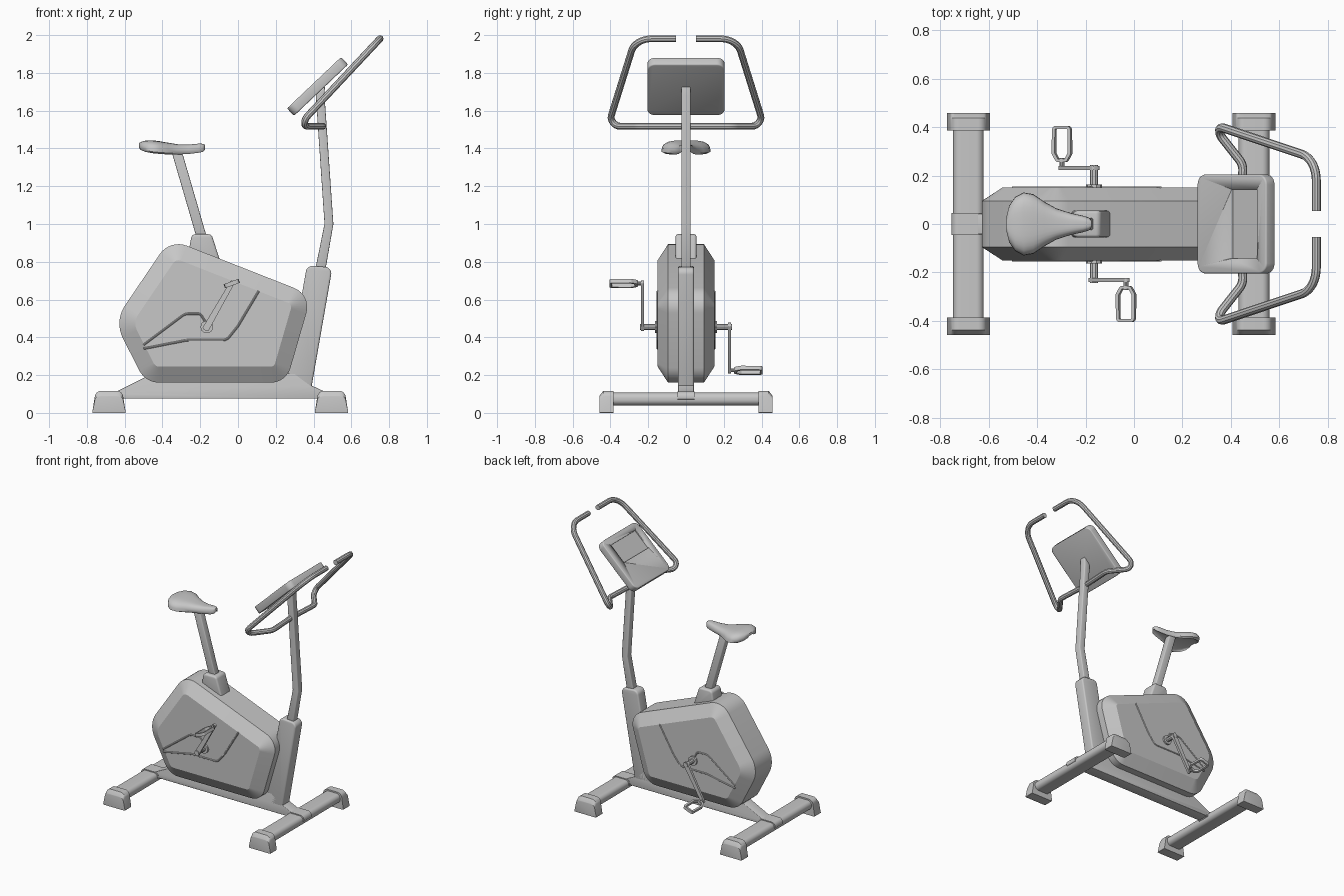
import bpy, bmesh, math
from mathutils import Vector, Matrix

cube = bpy.data.objects.get("Cube")
if cube:
    bpy.data.objects.remove(cube, do_unlink=True)

grey = bpy.data.materials.new("light grey")
grey.use_nodes = True
grey.diffuse_color = (0.57, 0.57, 0.57, 1)
grey.node_tree.nodes["Principled BSDF"].inputs["Base Color"].default_value = (0.57, 0.57, 0.57, 1)


def fillet(pts, radii, inset=0.0, closed=True, seg=8):
    """Round the corners of a path; inset shrinks a closed outline evenly."""
    pts = [Vector(p) if len(p) == 3 else Vector((p[0], 0, p[1])) for p in pts]
    n = len(pts)
    if not isinstance(radii, (list, tuple)):
        radii = [radii] * n
    out = []
    for i, (p, r) in enumerate(zip(pts, radii)):
        if r == 0 or (not closed and i in (0, n - 1)):
            out.append(p)
            continue
        u = (pts[i - 1] - p).normalized()
        v = (pts[(i + 1) % n] - p).normalized()
        half = u.angle(v) / 2
        c = p + (u + v).normalized() * (r / math.sin(half))
        d0 = (p + u * (r / math.tan(half)) - c).normalized()
        d1 = (p + v * (r / math.tan(half)) - c).normalized()
        out += [c + d0.slerp(d1, k / seg) * (r - inset) for k in range(seg + 1)]
    return out


def finish(ob, name, bevel=0.0, angle=35):
    ob.name = name
    ob.data.materials.clear()
    ob.data.materials.append(grey)
    bpy.ops.object.select_all(action='DESELECT')
    ob.select_set(True)
    bpy.context.view_layer.objects.active = ob
    if bevel:
        m = ob.modifiers.new("edge", 'BEVEL')
        m.width, m.segments, m.limit_method = bevel, 3, 'ANGLE'
        m.angle_limit = math.radians(40)
        bpy.ops.object.modifier_apply(modifier=m.name)
    bpy.ops.object.shade_smooth_by_angle(angle=math.radians(angle))
    return ob


def loft(name, rings, cyclic=False, bevel=0.0, matrix=None, angle=35):
    """Skin equal-length rings; cap the ends unless the skin closes on itself."""
    bm = bmesh.new()
    vs = [[bm.verts.new(p) for p in ring] for ring in rings]
    pairs = list(zip(vs, vs[1:])) + ([(vs[-1], vs[0])] if cyclic else [])
    for a, b in pairs:
        for i in range(len(a)):
            j = (i + 1) % len(a)
            bm.faces.new((a[i], a[j], b[j], b[i]))
    if not cyclic:
        bm.faces.new(vs[0])
        bm.faces.new(vs[-1])
    bmesh.ops.recalc_face_normals(bm, faces=bm.faces)
    if matrix:
        bm.transform(matrix)
    me = bpy.data.meshes.new(name)
    bm.to_mesh(me)
    bm.free()
    ob = bpy.data.objects.new(name, me)
    bpy.context.collection.objects.link(ob)
    return finish(ob, name, bevel, angle)


def at_y(ring, y):
    return [Vector((p.x, y, p.z)) for p in ring]


def prism(name, pts, y0, y1, radii=0.0, bevel=0.0, matrix=None):
    ring = fillet(pts, radii)
    return loft(name, [at_y(ring, y0), at_y(ring, y1)], bevel=bevel, matrix=matrix)


def tube(name, pts, radius):
    cu = bpy.data.curves.new(name, 'CURVE')
    cu.dimensions, cu.bevel_depth, cu.bevel_resolution, cu.use_fill_caps = '3D', radius, 3, True
    sp = cu.splines.new('POLY')
    sp.points.add(len(pts) - 1)
    for q, p in zip(sp.points, pts):
        q.co = (*p, 1)
    ob = bpy.data.objects.new(name, cu)
    bpy.context.collection.objects.link(ob)
    bpy.ops.object.select_all(action='DESELECT')
    ob.select_set(True)
    bpy.context.view_layer.objects.active = ob
    bpy.ops.object.convert(target='MESH')
    return finish(bpy.context.object, name)


# Flywheel housing with wide chamfers
shape = [(-0.36, 0.92), (0.39, 0.625), (0.255, 0.16), (-0.49, 0.16), (-0.655, 0.485)]
round_r = [0.12, 0.11, 0.11, 0.12, 0.17]
full, small = fillet(shape, round_r), fillet(shape, round_r, inset=0.085)
loft("housing", [at_y(small, -0.15), at_y(full, -0.095), at_y(full, 0.095), at_y(small, 0.15)], angle=28)

# Raised trim lines on both housing sides
trim_low = [(0.11, 0.645), (0.0, 0.46), (-0.06, 0.385), (-0.27, 0.385), (-0.5, 0.34)]
trim_high = [(-0.5, 0.36), (-0.28, 0.525), (-0.2, 0.525), (-0.165, 0.47)]
for s, side in ((-1, "right"), (1, "left")):
    for label, path, r in (("lower", trim_low, [0, 0.05, 0.05, 0.1, 0]), ("upper", trim_high, [0, 0.06, 0.02, 0])):
        line = fillet(path, r, closed=False)
        tube(f"{side}_{label}_trim", at_y(line, s * 0.149), 0.006)

# Base spine, column sleeve and bent column
prism("base_spine", [(-0.68, 0.075), (-0.68, 0.105), (-0.64, 0.115), (-0.45, 0.21), (0.3, 0.21),
                     (0.385, 0.147), (0.46, 0.112), (0.5, 0.105), (0.5, 0.075)], -0.042, 0.042, bevel=0.004)
prism("column_sleeve", [(0.5, 0.77), (0.388, 0.13), (0.25, 0.13), (0.365, 0.78)], -0.042, 0.042,
      [0.035, 0, 0, 0.035], 0.01)
prism("column", [(0.405, 0.74), (0.458, 1.0), (0.412, 1.68), (0.46, 1.73), (0.458, 1.68),
                 (0.505, 1.0), (0.46, 0.74)], -0.025, 0.025, bevel=0.006)

# Cross tubes with collars and end feet
for label, x in (("rear", -0.683), ("front", 0.495)):
    def section(w, z0, z1):
        return [(x - w, z0), (x - w, z1), (x + w, z1), (x + w, z0)]
    prism(label + "_cross_tube", section(0.063, 0.04, 0.107), -0.42, 0.42, 0.03)
    prism(label + "_collar", section(0.07, 0.07, 0.114), -0.045, 0.045, [0.01, 0.03, 0.03, 0.01])
    for s, side in ((-1, "right"), (1, "left")):
        foot = [(x - 0.089, 0), (x - 0.07, 0.117), (x + 0.07, 0.117), (x + 0.089, 0)]
        ring = fillet(foot, [0.004, 0.035, 0.035, 0.004])
        end = [Vector((x + (p.x - x) * 0.94, s * 0.458, p.z * 0.75)) for p in ring]
        loft(f"{label}_{side}_foot", [at_y(ring, s * 0.385), at_y(ring, s * 0.438),
                                      [Vector((p.x, s * 0.457, p.z * 0.78)) for p in ring], end], angle=30)

# Seat post and its collar
prism("seat_collar", [(-0.265, 0.83), (-0.245, 0.946), (-0.14, 0.946), (-0.09, 0.79)], -0.055, 0.055,
      [0, 0.025, 0.025, 0], 0.012)
prism("seat_post", [(-0.355, 1.395), (-0.3, 1.395), (-0.162, 0.92), (-0.217, 0.92)], -0.025, 0.025, bevel=0.006)

# Saddle: x, half width, rim height, crown height
stations = [(-0.525, 0.035, 1.412, 0.018), (-0.515, 0.075, 1.4, 0.036), (-0.49, 0.112, 1.39, 0.055),
            (-0.455, 0.13, 1.383, 0.064), (-0.415, 0.123, 1.379, 0.063), (-0.37, 0.092, 1.376, 0.058),
            (-0.32, 0.064, 1.376, 0.049), (-0.26, 0.045, 1.379, 0.044), (-0.21, 0.034, 1.385, 0.043),
            (-0.187, 0.027, 1.39, 0.037), (-0.175, 0.014, 1.4, 0.022)]
rings = []
for x, w, z, h in stations:
    ring = []
    for k in range(17):
        a = math.pi * k / 16
        s = math.sin(a)
        ring.append((x, w * math.cos(a), z + h * max(s, 0) ** 0.7 * (1.08 - 0.14 * s ** 4)))
    for k in range(13):
        a = math.pi * (1 - k / 12)
        ring.append((x, 0.86 * w * math.cos(a), z - 0.008 + 0.45 * h * math.sin(a)))
    rings.append(ring)
loft("saddle", rings, angle=50)

# Pedal axle and hubs
cx, cz = -0.165, 0.455
tube("crank_axle", [(cx, -0.243, cz), (cx, 0.243, cz)], 0.017)
for s, side in ((-1, "right"), (1, "left")):
    tube(side + "_hub", [(cx, s * 0.14, cz), (cx, s * 0.163, cz)], 0.034)
    # Crank arm, spindle and open pedal frame
    px, pz = cx - s * 0.132, cz - s * 0.23
    along = Vector((px - cx, 0, pz - cz)).normalized()
    across = Vector((-along.z, 0, along.x))
    a, b = Vector((cx, 0, cz)) - along * 0.02, Vector((px, 0, pz)) + along * 0.015
    arm = [a + across * 0.018, b + across * 0.012, b - across * 0.012, a - across * 0.018]
    prism(side + "_crank_arm", arm, s * 0.222, s * 0.239, 0.01)
    tube(side + "_pedal_spindle", [(px, s * 0.23, pz), (px, s * 0.272, pz)], 0.01)
    plan = [(-0.022, 0.255), (-0.042, 0.29), (-0.04, 0.405), (0.04, 0.405), (0.042, 0.29), (0.022, 0.255)]
    plan = [(u, s * v) for u, v in plan]
    outer, inner = (fillet(plan, 0.017, inset=d) for d in (0, 0.013))
    flat = [at_y(outer, 0.011), at_y(outer, -0.011), at_y(inner, -0.011), at_y(inner, 0.011)]
    turn = (Matrix.Translation((px, 0, pz)) @ Matrix.Rotation(math.radians(-20), 4, 'Y')
            @ Matrix(((1, 0, 0, 0), (0, 0, 1, 0), (0, 1, 0, 0), (0, 0, 0, 1))))
    loft(side + "_pedal", flat, cyclic=True, matrix=turn)

# Tilted console with a shallow screen recess
tilt = (Matrix.Translation((0.421, 0, 1.728)) @ Matrix.Rotation(math.radians(-43.5), 4, 'Y')
        @ Matrix.Rotation(math.radians(90), 4, 'X'))
console = prism("console", [(-0.197, -0.204), (-0.197, 0.204), (0.197, 0.204), (0.197, -0.204)],
                -0.027, 0.027, 0, 0, Matrix.Identity(4))
bpy.data.objects.remove(console, do_unlink=True)


def slab(name, u0, u1, v, h0, h1, r, bevel=0.0):
    ring = fillet([(u0, -v), (u0, v), (u1, v), (u1, -v)], r)
    return loft(name, [at_y(ring, h0), at_y(ring, h1)], bevel=bevel, matrix=tilt)


console = slab("console", -0.197, 0.197, 0.204, -0.027, 0.027, 0.042, 0.007)
# the slab's local y axis becomes its upward normal
cutter = slab("screen_cutter", 0.0, 0.145, 0.143, 0.019, 0.06, 0.002)
cut = console.modifiers.new("recess", 'BOOLEAN')
cut.object, cut.operation, cut.solver = cutter, 'DIFFERENCE', 'EXACT'
bpy.context.view_layer.objects.active = console
bpy.ops.object.modifier_apply(modifier=cut.name)
bpy.data.objects.remove(cutter, do_unlink=True)

# Handlebar halves meeting at the column
for s, side in ((-1, "right"), (1, "left")):
    path = [(0.752, 0.053, 1.981), (0.752, 0.268, 1.981), (0.318, 0.413, 1.518),
            (0.45, 0.245, 1.518), (0.437, 0.0, 1.518)]
    path = [(x, s * y, z) for x, y, z in path]
    tube(side + "_handlebar", fillet(path, [0, 0.11, 0.04, 0.07, 0], closed=False), 0.0185)
